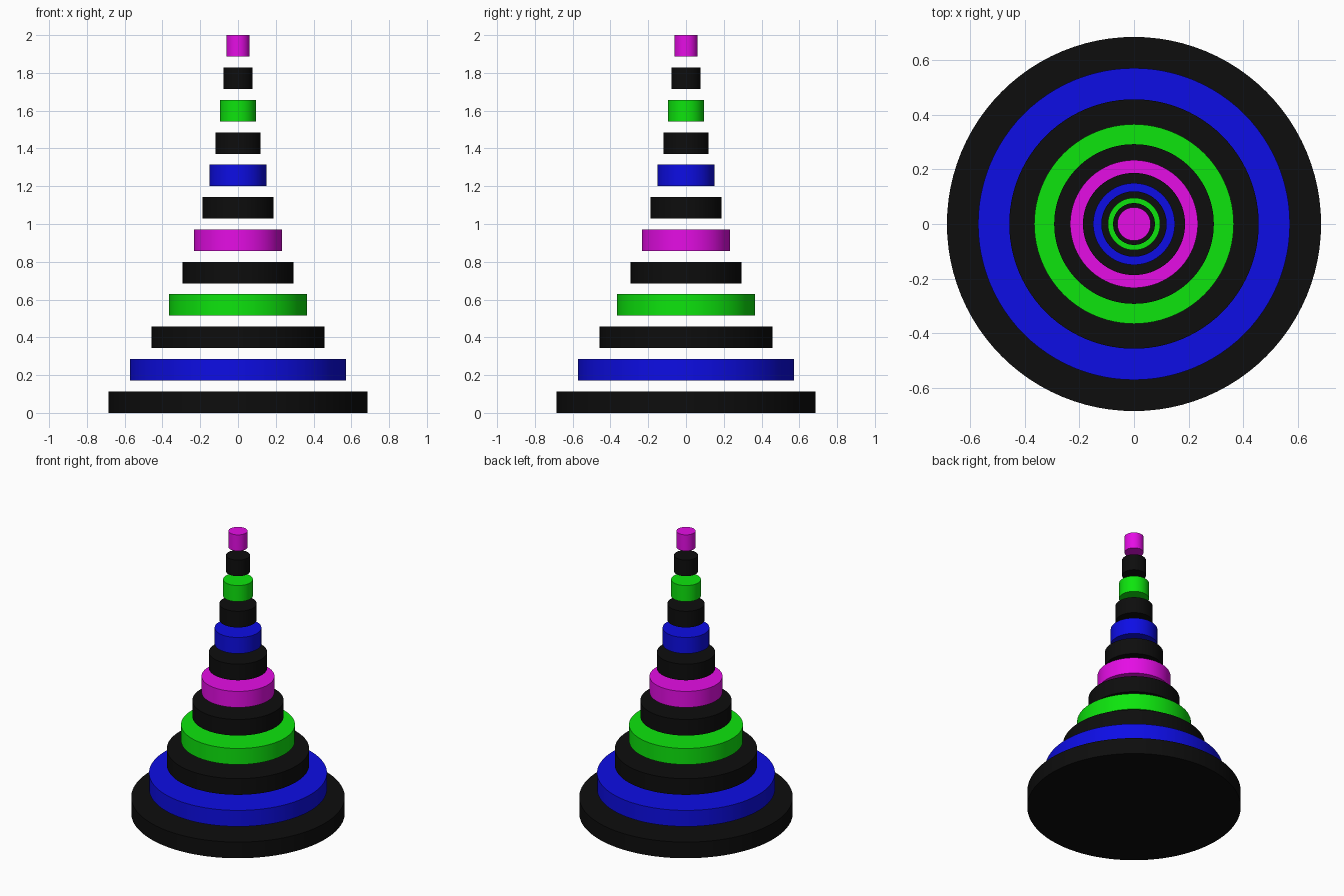
import bpy
import math

if "Cube" in bpy.data.objects:
    bpy.data.objects.remove(bpy.data.objects["Cube"])


def make_material(name, color):
    mat = bpy.data.materials.new(name)
    mat.diffuse_color = (*color, 1.0)
    mat.use_nodes = True
    mat.node_tree.nodes["Principled BSDF"].inputs["Base Color"].default_value = mat.diffuse_color
    return mat


LOW, HIGH = 0.004, 0.78
black = make_material("black", (LOW, LOW, LOW))
blue = make_material("blue", (LOW, LOW, HIGH))
green = make_material("green", (LOW, HIGH, LOW))
magenta = make_material("magenta", (HIGH, LOW, HIGH))

PITCH = 2 / (11 + 2 / 3)     # spacing between disc bottoms
THICK = PITCH * 2 / 3        # disc thickness, leaving an open gap above
BASE_RADIUS = 0.5714         # radius of the first coloured disc


def add_disc(name, radius, bottom, mat):
    bpy.ops.mesh.primitive_cylinder_add(
        vertices=96, radius=radius, depth=THICK,
        location=(0, 0, bottom + THICK / 2))
    disc = bpy.context.object
    disc.name = name
    disc.data.materials.append(mat)
    bpy.ops.object.shade_smooth_by_angle(angle=math.radians(30))


# Wide bottom disc
add_disc("base_disc", BASE_RADIUS * 1.2, 0, black)

# Floating discs, each 0.8 times the size of the one below
bright = [blue, green, magenta]
for i in range(11):
    mat = black if i % 2 else bright[(i // 2) % 3]
    add_disc(f"{mat.name}_disc_{i + 1}", BASE_RADIUS * 0.8 ** i,
             PITCH * (i + 1), mat)
